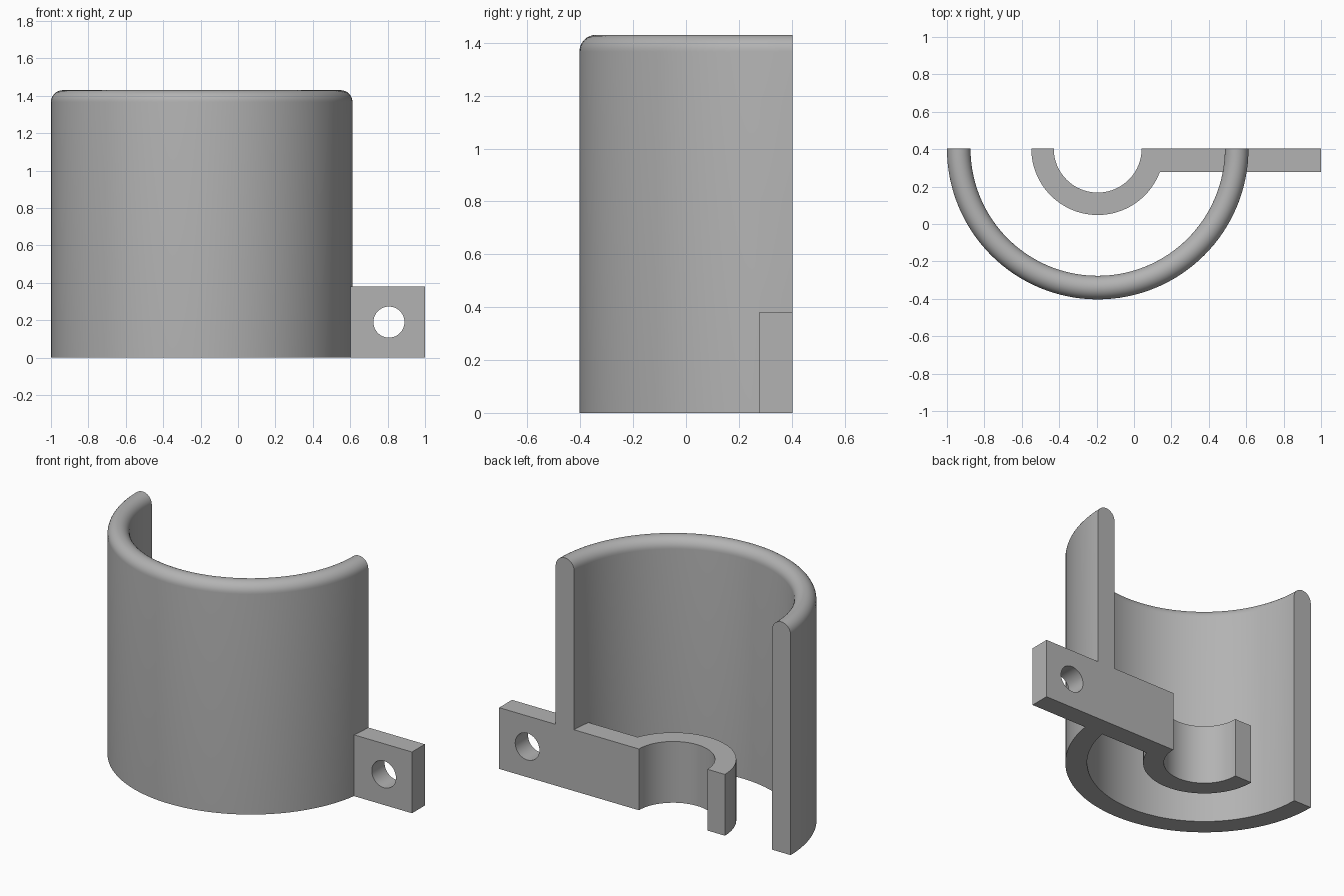
import bpy, bmesh, math

if "Cube" in bpy.data.objects:
    bpy.data.objects.remove(bpy.data.objects["Cube"], do_unlink=True)

CX, BACK = -0.194, 0.403            # axis of the half cylinder, on the cut plane
R_OUT, R_IN, HEIGHT = 0.806, 0.68, 1.43
RING_OUT, RING_IN, ARM_T, ARM_H = 0.355, 0.235, 0.126, 0.38

grey = bpy.data.materials.new("plain_grey")
grey.use_nodes = True
colour = (0.45, 0.45, 0.45, 1)
grey.diffuse_color = colour
grey.node_tree.nodes["Principled BSDF"].inputs["Base Color"].default_value = colour


def make_object(name, bm):
    bmesh.ops.recalc_face_normals(bm, faces=bm.faces)
    mesh = bpy.data.meshes.new(name)
    bm.to_mesh(mesh)
    bm.free()
    mesh.materials.append(grey)
    obj = bpy.data.objects.new(name, mesh)
    bpy.context.collection.objects.link(obj)
    return obj


def arc(radius, start, end, steps):
    angles = [start + (end - start) * i / steps for i in range(steps + 1)]
    return [(radius * math.cos(a), radius * math.sin(a)) for a in angles]


def combine(target, other, operation):
    mod = target.modifiers.new(operation, 'BOOLEAN')
    mod.operation, mod.object, mod.solver = operation, other, 'EXACT'
    bpy.context.view_layer.objects.active = target
    bpy.ops.object.modifier_apply(modifier=mod.name)
    bpy.data.objects.remove(other, do_unlink=True)


# Half-round shell: wall section with a rounded lip, swept through half a turn
lip = (R_OUT - R_IN) / 2
section = [(R_IN, 0), (R_OUT, 0)]
section += [(R_IN + lip + x, HEIGHT - lip + z) for x, z in arc(lip, 0, math.pi, 16)]
bm = bmesh.new()
rows = []
for c, s in arc(1, math.pi, 2 * math.pi, 64):
    rows.append([bm.verts.new((CX + r * c, BACK + r * s, z)) for r, z in section])
n = len(section)
for a, b in zip(rows, rows[1:]):
    for i in range(n):
        bm.faces.new((a[i], a[(i + 1) % n], b[(i + 1) % n], b[i]))
bm.faces.new(rows[0])
bm.faces.new(rows[-1])
shell = make_object("half_shell", bm)

# Bracket: half ring and straight arm as one extruded outline
meet = -math.asin(ARM_T / RING_OUT)
outline = [(CX + x, BACK + y) for x, y in
           arc(RING_IN, 0, -math.pi, 40) + arc(RING_OUT, -math.pi, meet, 40)]
outline += [(1, BACK - ARM_T), (1, BACK)]
bm = bmesh.new()
base = bm.faces.new([bm.verts.new((x, y, 0)) for x, y in outline])
top = bmesh.ops.extrude_face_region(bm, geom=[base], use_keep_orig=True)
bmesh.ops.translate(bm, vec=(0, 0, ARM_H),
                    verts=[v for v in top["geom"] if isinstance(v, bmesh.types.BMVert)])
bracket = make_object("clamp_bracket", bm)

# Bolt hole through the arm
bpy.ops.mesh.primitive_cylinder_add(vertices=48, radius=0.083, depth=0.5,
                                    location=(0.807, BACK - ARM_T / 2, ARM_H / 2),
                                    rotation=(math.pi / 2, 0, 0))
drill = bpy.context.object
drill.data.materials.append(grey)
drill.hide_render = True
combine(bracket, drill, 'DIFFERENCE')

# Join the parts into one solid with crisp cut edges
combine(shell, bracket, 'UNION')
shell.name = "half_shell_with_bracket"
bpy.ops.object.select_all(action='DESELECT')
shell.select_set(True)
bpy.context.view_layer.objects.active = shell
bpy.ops.object.shade_smooth_by_angle(angle=math.radians(30))
